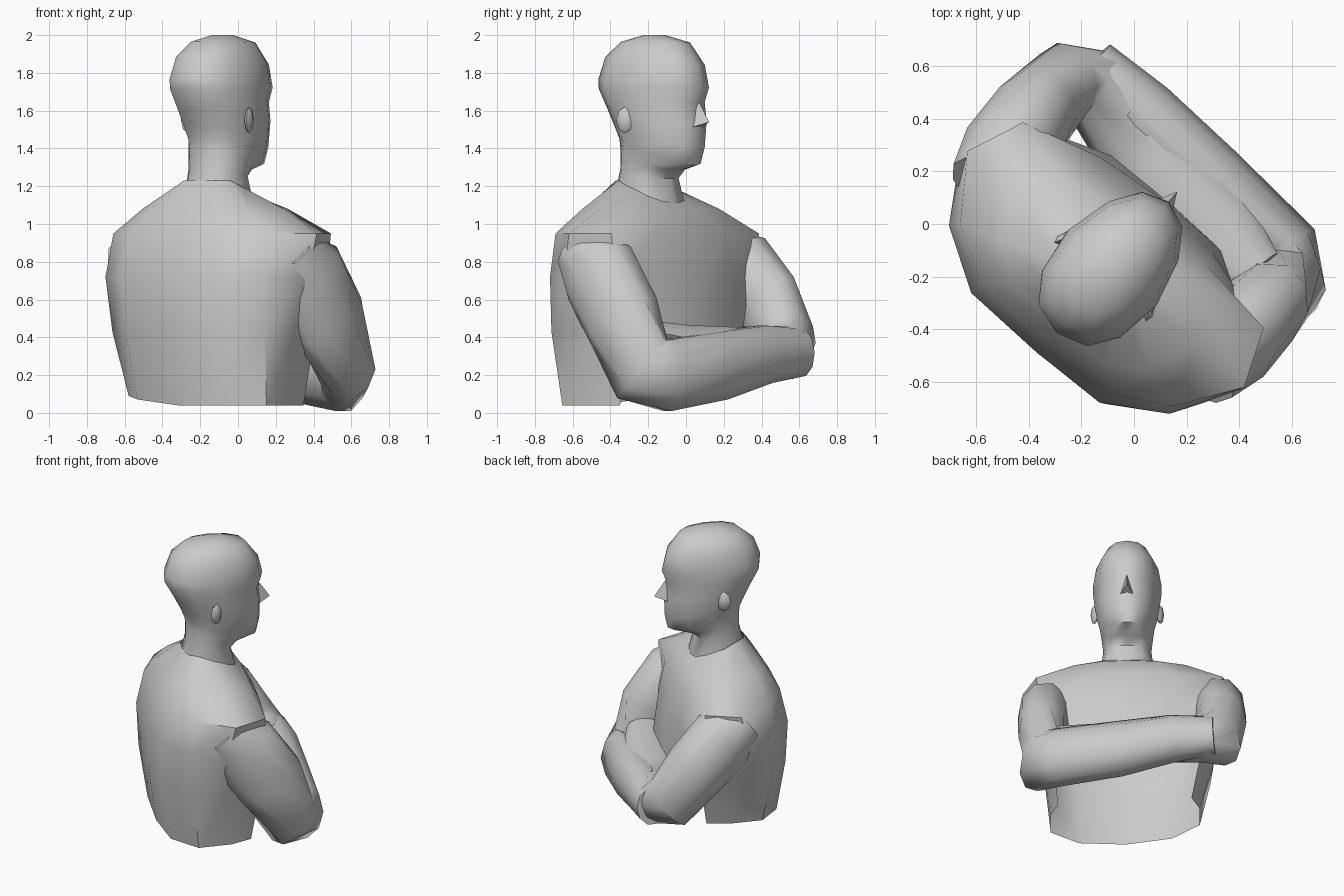
import bpy, bmesh, math
from mathutils import Vector, Matrix

if "Cube" in bpy.data.objects:
    bpy.data.objects.remove(bpy.data.objects["Cube"])

# Parts are built facing +y, then the whole figure is turned to its pose
TURN = Matrix.Rotation(math.radians(-40.5), 4, 'Z')


def finish(name, bm, angle=50):
    bmesh.ops.recalc_face_normals(bm, faces=bm.faces[:])
    bm.transform(TURN)
    me = bpy.data.meshes.new(name)
    bm.to_mesh(me)
    bm.free()
    ob = bpy.data.objects.new(name, me)
    bpy.context.collection.objects.link(ob)
    bpy.ops.object.select_all(action='DESELECT')
    ob.select_set(True)
    bpy.context.view_layer.objects.active = ob
    bpy.ops.object.shade_smooth_by_angle(angle=math.radians(angle))
    return ob


def loft(name, rings, cap_start=False, cap_end=False, skip=None, angle=50):
    bm = bmesh.new()
    vs = [[bm.verts.new(p) for p in r] for r in rings]
    n = len(rings[0])
    for i in range(len(vs) - 1):
        for j in range(n):
            if skip and skip(i, j):
                continue
            k = (j + 1) % n
            bm.faces.new((vs[i][j], vs[i][k], vs[i + 1][k], vs[i + 1][j]))
    if cap_start:
        bm.faces.new(vs[0])
    if cap_end:
        bm.faces.new(vs[-1])
    return finish(name, bm, angle)


# Torso: mirrored half sections from back centre to front centre
SECTIONS = [
    (0.04, 0.06, [(0, -.56), (.3, -.54), (.48, -.40), (.48, -.18), (.43, -.04), (.28, .1), (0, .12)]),
    (0.43, 0.04, [(0, -.61), (.32, -.59), (.53, -.45), (.55, -.22), (.48, .02), (.28, .14), (0, .15)]),
    (0.72, 0.02, [(0, -.61), (.32, -.6), (.55, -.46), (.68, -.25), (.58, .02), (.28, .11), (0, .14)]),
    (0.95, 0.03, [(0, -.56), (.32, -.55), (.53, -.43), (.69, -.2), (.60, .02), (.28, .06), (0, .08)]),
    (1.08, 0.03, [(0, -.48), (.24, -.47), (.37, -.38), (.45, -.19), (.36, -.05), (.18, .0), (0, .01)]),
    (1.23, 0.04, [(0, -.38), (.1, -.37), (.16, -.3), (.175, -.22), (.15, -.13), (.08, -.09), (0, -.08)]),
]
rings = []
for z, shift, half in SECTIONS:
    full = half + [(-u, v) for u, v in half[-2:0:-1]]
    # the neckline dips towards the front, the hem rises a little on the left
    rings.append([(u + shift, v, z - (.08 * max(0, v + .3) / .2 if z > 1.2 else 0)
                   + (.05 * max(0, -u) / .48 if z < .1 else 0)) for u, v in full])
# hollow underneath: the belly below the forearms is left open
loft("torso", rings, skip=lambda i, j: i == 0 and 4 <= j <= 7)

# Neck and head: tilted sections (back y, back z, front y, front z, half width, front taper)
HEAD = [
    (-.39, 1.18, -.02, 1.06, .175, 1),
    (-.36, 1.30, -.07, 1.24, .155, 1),
    (-.36, 1.41, -.02, 1.28, .165, .9),
    (-.37, 1.46, .11, 1.31, .175, .65),
    (-.40, 1.53, .13, 1.40, .195, .72),
    (-.44, 1.61, .135, 1.54, .21, .78),
    (-.50, 1.72, .12, 1.64, .22, .78),
    (-.505, 1.77, .15, 1.72, .22, .8),
    (-.46, 1.89, .12, 1.84, .20, .85),
    (-.37, 1.965, .03, 1.96, .14, .9),
    (-.24, 2.0, -.12, 2.0, .05, 1),
]
rings = []
for vb, zb, vf, zf, w, taper in HEAD:
    ring = []
    for j in range(12):
        a = 2 * math.pi * j / 12
        c, s = math.cos(a), math.sin(a)
        c = math.copysign(abs(c) ** .85, c)
        s = math.copysign(abs(s) ** .85, s)
        t = (s + 1) / 2
        width = w * (1 + (taper - 1) * max(s, 0))
        ring.append((.045 + c * width, vb + (vf - vb) * t, zb + (zf - zb) * t))
    rings.append(ring)
loft("head_and_neck", rings, cap_end=True, angle=60)

# Nose wedge
bm = bmesh.new()
nose = [(.045, .125, 1.65), (.045, .20, 1.54), (.0, .11, 1.51), (.09, .11, 1.51)]
b, t, l, r = [bm.verts.new(p) for p in nose]
for f in ((b, t, l), (b, r, t), (t, r, l)):
    bm.faces.new(f)
finish("nose", bm, 70)

# Ears
for side, name in ((-1, "left_ear"), (1, "right_ear")):
    bm = bmesh.new()
    bmesh.ops.create_uvsphere(bm, u_segments=6, v_segments=4, radius=1)
    bm.transform(Matrix.Translation((.045 + side * .21, -.21, 1.55))
                 @ Matrix.Rotation(side * math.radians(25), 4, 'Z')
                 @ Matrix.Diagonal((.022, .045, .07, 1)))
    finish(name, bm)


# Folded arms: tubes swept through shoulder, elbow and wrist
def arm(name, path, sides=10):
    pts = [Vector(p[:3]) for p in path]
    rings = []
    for i, p in enumerate(pts):
        a, c = pts[max(i - 1, 0)], pts[min(i + 1, len(pts) - 1)]
        tan = ((p - a).normalized() + (c - p).normalized()).normalized()
        out = tan.cross(Vector((0, 0, 1))).normalized()
        up = out.cross(tan)
        rw, rh = path[i][3:]
        rings.append([p + out * rw * math.cos(2 * math.pi * j / sides)
                      + up * rh * math.sin(2 * math.pi * j / sides) for j in range(sides)])
    loft(name, rings, True, True)


arm("right_arm", [
    (.56, -.25, .86, .15, .14), (.57, -.11, .73, .18, .24), (.58, .06, .49, .165, .24),
    (.59, .20, .23, .15, .21), (.48, .29, .20, .15, .20), (.1, .31, .25, .15, .19),
    (-.25, .335, .31, .14, .16), (-.52, .36, .32, .10, .13)])
arm("left_arm", [
    (-.52, -.25, .87, .15, .14), (-.54, -.11, .76, .18, .23), (-.56, .07, .58, .165, .22),
    (-.55, .24, .37, .15, .19), (-.44, .30, .32, .16, .15), (-.1, .22, .35, .18, .11),
    (.25, .18, .38, .17, .09), (.47, .15, .42, .12, .07)])
